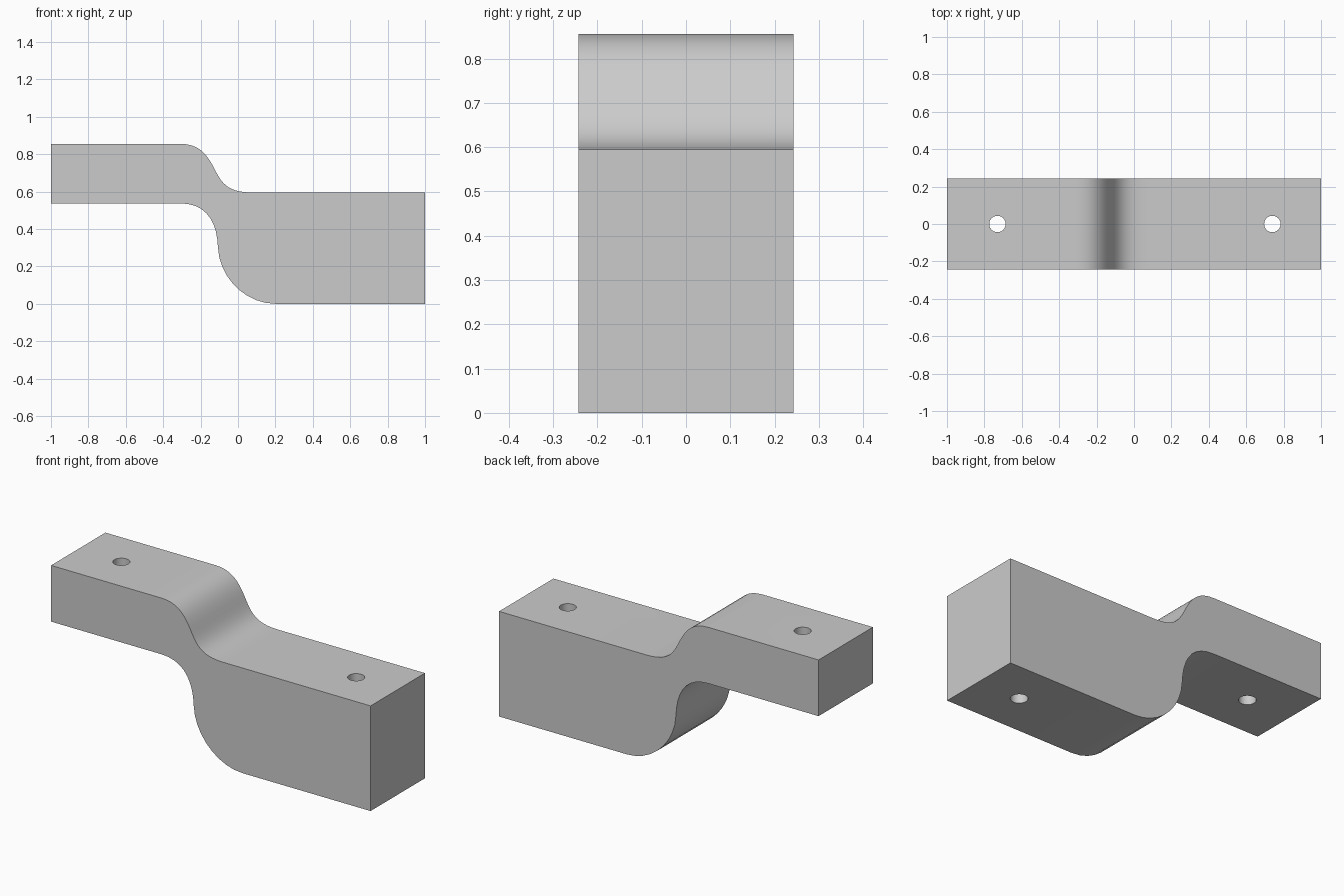
import bpy
import bmesh
import math
from mathutils import Vector
from mathutils.geometry import interpolate_bezier

if "Cube" in bpy.data.objects:
    bpy.data.objects.remove(bpy.data.objects["Cube"])

HALF_WIDTH = 0.243

# Plain grey material
grey = bpy.data.materials.new("plain_grey")
grey.use_nodes = True
colour = (0.6, 0.6, 0.6, 1)
grey.diffuse_color = colour
grey.node_tree.nodes["Principled BSDF"].inputs["Base Color"].default_value = colour


def bend(start, handle_a, handle_b, end, steps=10):
    """Points along one smooth bend of the side profile."""
    pts = [Vector((x, 0, z)) for x, z in (start, handle_a, handle_b, end)]
    return interpolate_bezier(*pts, steps)


# Side profile: upper S-bend, thick end, lower S-bend, thin end
upper = bend((-0.31, 0.855), (-0.2, 0.855), (-0.16, 0.79), (-0.12, 0.71))
upper += bend((-0.12, 0.71), (-0.08, 0.63), (-0.04, 0.595), (0.08, 0.595))[1:]
lower = bend((0.2, 0), (0.04, 0), (-0.1, 0.14), (-0.107, 0.3))
lower += bend((-0.107, 0.3), (-0.112, 0.44), (-0.17, 0.537), (-0.31, 0.537))[1:]
profile = [Vector((-1, 0, 0.855)), *upper, Vector((1, 0, 0.595)),
           Vector((1, 0, 0)), *lower, Vector((-1, 0, 0.537))]

# Extrude the profile across the width
bm = bmesh.new()
face = bm.faces.new([bm.verts.new((p.x, -HALF_WIDTH, p.z)) for p in profile])
result = bmesh.ops.extrude_face_region(bm, geom=[face])
moved = [v for v in result["geom"] if isinstance(v, bmesh.types.BMVert)]
bmesh.ops.translate(bm, verts=moved, vec=(0, 2 * HALF_WIDTH, 0))
bmesh.ops.recalc_face_normals(bm, faces=bm.faces)
mesh = bpy.data.meshes.new("stepped_bracket")
bm.to_mesh(mesh)
bm.free()
bracket = bpy.data.objects.new("stepped_bracket", mesh)
bpy.context.collection.objects.link(bracket)
mesh.materials.append(grey)

# Bolt holes through both ends
for x in (-0.73, 0.74):
    bpy.ops.mesh.primitive_cylinder_add(vertices=32, radius=0.044, depth=2,
                                        location=(x, 0, 0.5))
    cutter = bpy.context.object
    cutter.name = "hole_cutter"
    cutter.hide_render = True
    cutter.data.materials.append(grey)
    hole = bracket.modifiers.new("bolt_hole", "BOOLEAN")
    hole.operation = "DIFFERENCE"
    hole.solver = "EXACT"
    hole.object = cutter
    bpy.context.view_layer.objects.active = bracket
    bpy.ops.object.modifier_apply(modifier=hole.name)
    bpy.data.objects.remove(cutter)

# Smooth bends and holes, crisp edges
bpy.ops.object.select_all(action="DESELECT")
bracket.select_set(True)
bpy.context.view_layer.objects.active = bracket
bpy.ops.object.shade_smooth_by_angle(angle=math.radians(30))
